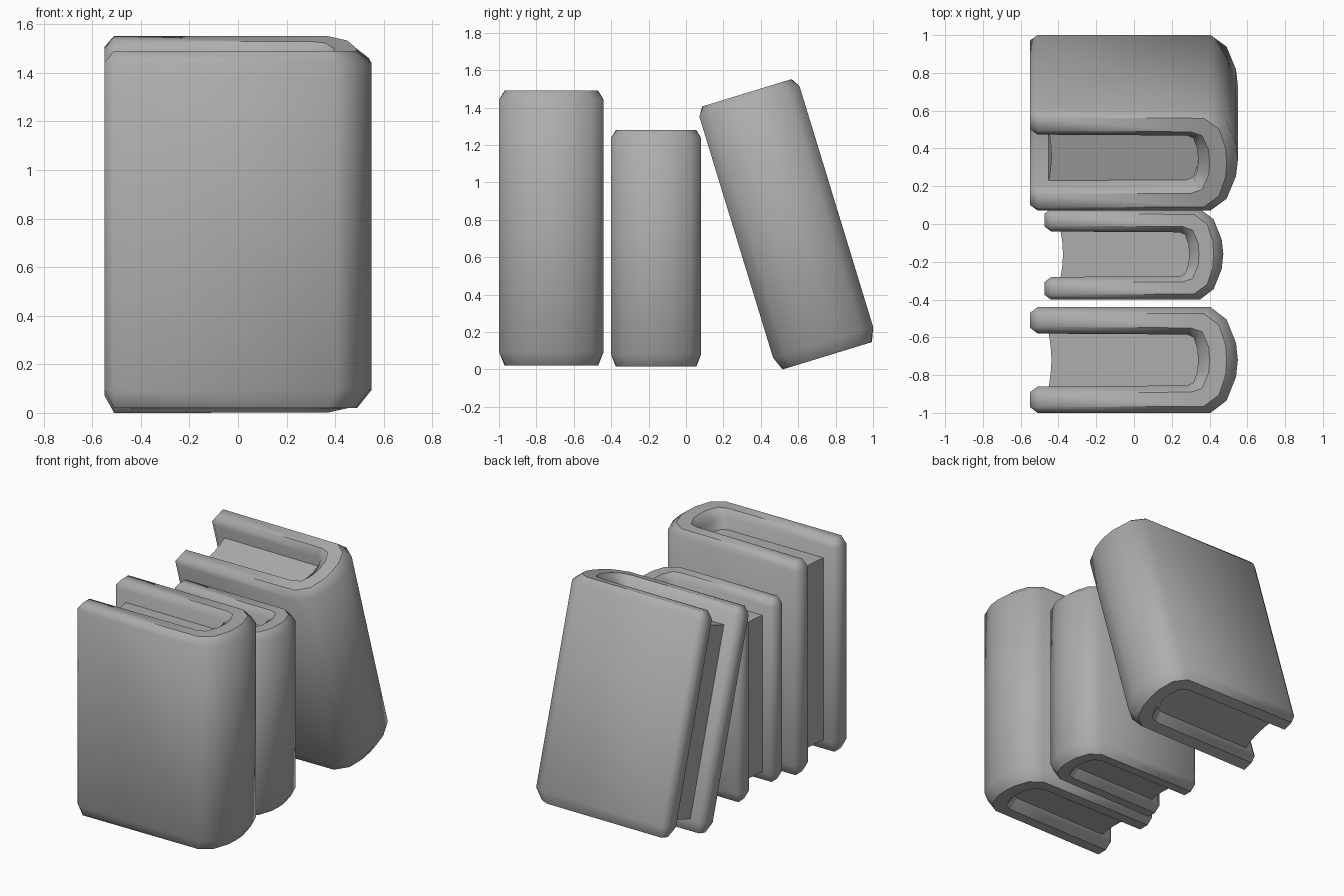
import bpy, bmesh
from math import radians

if "Cube" in bpy.data.objects:
    bpy.data.objects.remove(bpy.data.objects["Cube"])

H = 1.47                      # book height
LOW, HIGH = 0.075, 1.422      # start of the bottom and top chamfers

# Half plan profiles (fore-edge to spine centre), mirrored across y
WALL_OUT = [(-0.51, .28), (0.405, .28), (0.49, .215), (0.54, .09), (0.55, 0)]
RIM_OUT = [(-0.51, .25), (0.37, .245), (0.45, .185), (0.485, .08), (0.49, 0)]
RIM_IN = [(-0.51, .175), (0.30, .17), (0.36, .15), (0.395, .07), (0.40, 0)]
WALL_IN = [(-0.51, .14), (0.28, .135), (0.315, .12), (0.335, .06), (0.34, 0)]
CAP_OUT, CAP_IN = (-0.55, .25), (-0.55, .17)

grey = bpy.data.materials.new("book_grey")
grey.diffuse_color = (0.42, 0.42, 0.42, 1)
grey.use_nodes = True
grey.node_tree.nodes["Principled BSDF"].inputs["Base Color"].default_value = grey.diffuse_color


def mirrored(half):
    return half + [(x, -y) for x, y in reversed(half[:-1])]


def finish(bm, name, angle):
    bmesh.ops.remove_doubles(bm, verts=bm.verts, dist=1e-5)
    bmesh.ops.recalc_face_normals(bm, faces=bm.faces)
    me = bpy.data.meshes.new(name)
    bm.to_mesh(me)
    bm.free()
    me.materials.append(grey)
    ob = bpy.data.objects.new(name, me)
    bpy.context.collection.objects.link(ob)
    bpy.ops.object.select_all(action='DESELECT')
    bpy.context.view_layer.objects.active = ob
    ob.select_set(True)
    bpy.ops.object.shade_smooth_by_angle(angle=radians(angle), keep_sharp_edges=True)
    return ob


def make_cover(name):
    # Chamfered section swept around the U: four plan profiles at two heights each
    levels = [(WALL_OUT, CAP_OUT, LOW, LOW), (WALL_OUT, CAP_OUT, HIGH, HIGH),
              (RIM_OUT, CAP_OUT, H, HIGH), (RIM_IN, CAP_IN, H, HIGH),
              (WALL_IN, CAP_IN, HIGH, HIGH), (WALL_IN, CAP_IN, LOW, LOW),
              (RIM_IN, CAP_IN, 0, LOW), (RIM_OUT, CAP_OUT, 0, LOW)]
    bm = bmesh.new()
    lines = []
    for half, cap, z, cap_z in levels:
        pts = mirrored([cap] + half)
        last = len(pts) - 1
        lines.append([bm.verts.new((x, y, cap_z if i in (0, last) else z))
                      for i, (x, y) in enumerate(pts)])
    for a, b in zip(lines, lines[1:] + lines[:1]):
        for i in range(len(a) - 1):
            bm.faces.new((a[i], a[i + 1], b[i + 1], b[i]))
    # Board ends at the fore-edge
    for i in (0, -1):
        bm.faces.new([lines[k][i] for k in (0, 1, 4, 5)])
    # Crisp rims, and a crease where each board meets the spine
    for k in (2, 3, 6, 7):
        for a, b in zip(lines[k][1:-2], lines[k][2:-1]):
            bm.edges.get((a, b)).smooth = False
    for i in (2, -3):
        bm.edges.get((lines[0][i], lines[1][i])).smooth = False
    return finish(bm, name, 55)


def make_pages(name):
    # Page block with a hollow fore-edge, tucked into the cover
    plan = mirrored([(-0.455, .16), (0.30, .16), (0.345, .12), (0.36, 0)])
    plan += [(-0.442, -.08), (-0.437, 0), (-0.442, .08)]
    bm = bmesh.new()
    base = bm.faces.new([bm.verts.new((x, y, 0.08)) for x, y in plan])
    out = bmesh.ops.extrude_face_region(bm, geom=[base], use_keep_orig=True)
    top = [v for v in out['geom'] if isinstance(v, bmesh.types.BMVert)]
    bmesh.ops.translate(bm, verts=top, vec=(0, 0, 1.34 - 0.08))
    return finish(bm, name, 30)


# Books: name, y, z, scale, lean
for name, y, z, s, lean in [("front_book", -0.72, 0.02, 1, 0),
                            ("middle_book", -0.16, 0.015, 0.86, 0),
                            ("leaning_book", 0.755, 0.073, 1, 17)]:
    for ob in (make_cover(name + "_cover"), make_pages(name + "_pages")):
        ob.location = (0, y, z)
        ob.scale = (s, s, s)
        ob.rotation_euler = (radians(lean), 0, 0)
